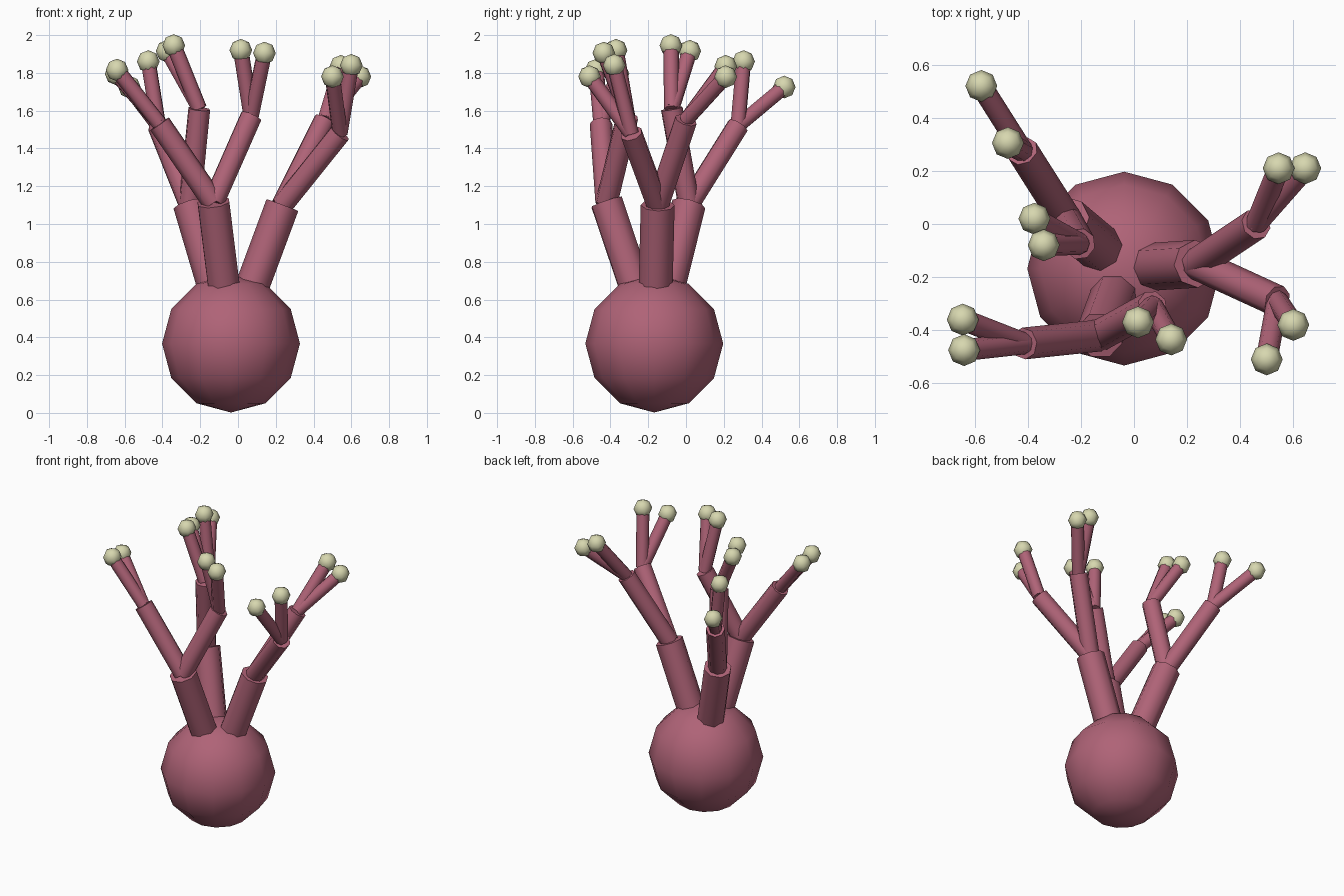
import bpy
import math
from mathutils import Vector

if "Cube" in bpy.data.objects:
    bpy.data.objects.remove(bpy.data.objects["Cube"])


def make_material(name, rgb):
    mat = bpy.data.materials.new(name)
    mat.diffuse_color = (*rgb, 1)
    mat.use_nodes = True
    mat.node_tree.nodes["Principled BSDF"].inputs["Base Color"].default_value = mat.diffuse_color
    return mat


ROSE = make_material("dusty rose", (0.43, 0.125, 0.185))
CREAM = make_material("pale cream", (0.68, 0.68, 0.43))


def finish(name, mat):
    obj = bpy.context.object
    obj.name = name
    obj.data.materials.append(mat)
    bpy.ops.object.shade_smooth_by_angle(angle=math.radians(50))


def ball(name, centre, radius, segments, mat):
    bpy.ops.mesh.primitive_uv_sphere_add(segments=segments, ring_count=segments // 2,
                                         radius=radius, location=centre)
    finish(name, mat)


def rod(name, start, end, radius):
    start, end = Vector(start), Vector(end)
    axis = end - start
    bpy.ops.mesh.primitive_cylinder_add(vertices=8, radius=radius, depth=axis.length,
                                        location=(start + end) / 2,
                                        rotation=axis.to_track_quat('Z', 'Y').to_euler())
    finish(name, ROSE)


# Round body
body_centre = Vector((-0.037, -0.168, 0.367))
ball("body", body_centre, 0.365, 12, ROSE)

# Each stalk: (end, [(branch end, [tip centres])])
stalks = [
    ((0.235, -0.15, 1.10), [
        ((0.54, -0.29, 1.48), [(0.60, -0.38, 1.84), (0.50, -0.51, 1.78)]),
        ((0.46, 0.00, 1.55), [(0.545, 0.21, 1.835), (0.645, 0.21, 1.78)])]),
    ((-0.13, -0.42, 1.115), [
        ((0.07, -0.31, 1.57), [(0.015, -0.37, 1.92), (0.14, -0.435, 1.905)]),
        ((-0.415, -0.45, 1.53), [(-0.645, -0.36, 1.795), (-0.64, -0.475, 1.815)])]),
    ((-0.255, 0.015, 1.105), [
        ((-0.205, -0.075, 1.61), [(-0.375, 0.02, 1.915), (-0.34, -0.08, 1.945)]),
        ((-0.42, 0.275, 1.52), [(-0.575, 0.52, 1.725), (-0.475, 0.305, 1.86)])]),
]

# Stalks fork into branches, branches into twigs with round tips
for stalk_end, branches in stalks:
    direction = (Vector(stalk_end) - body_centre).normalized()
    rod("stalk", body_centre + direction * 0.3, stalk_end, 0.09)
    for branch_end, tips in branches:
        rod("branch", stalk_end, branch_end, 0.06)
        for tip in tips:
            rod("twig", branch_end, tip, 0.041)
            ball("tip", tip, 0.06, 8, CREAM)
